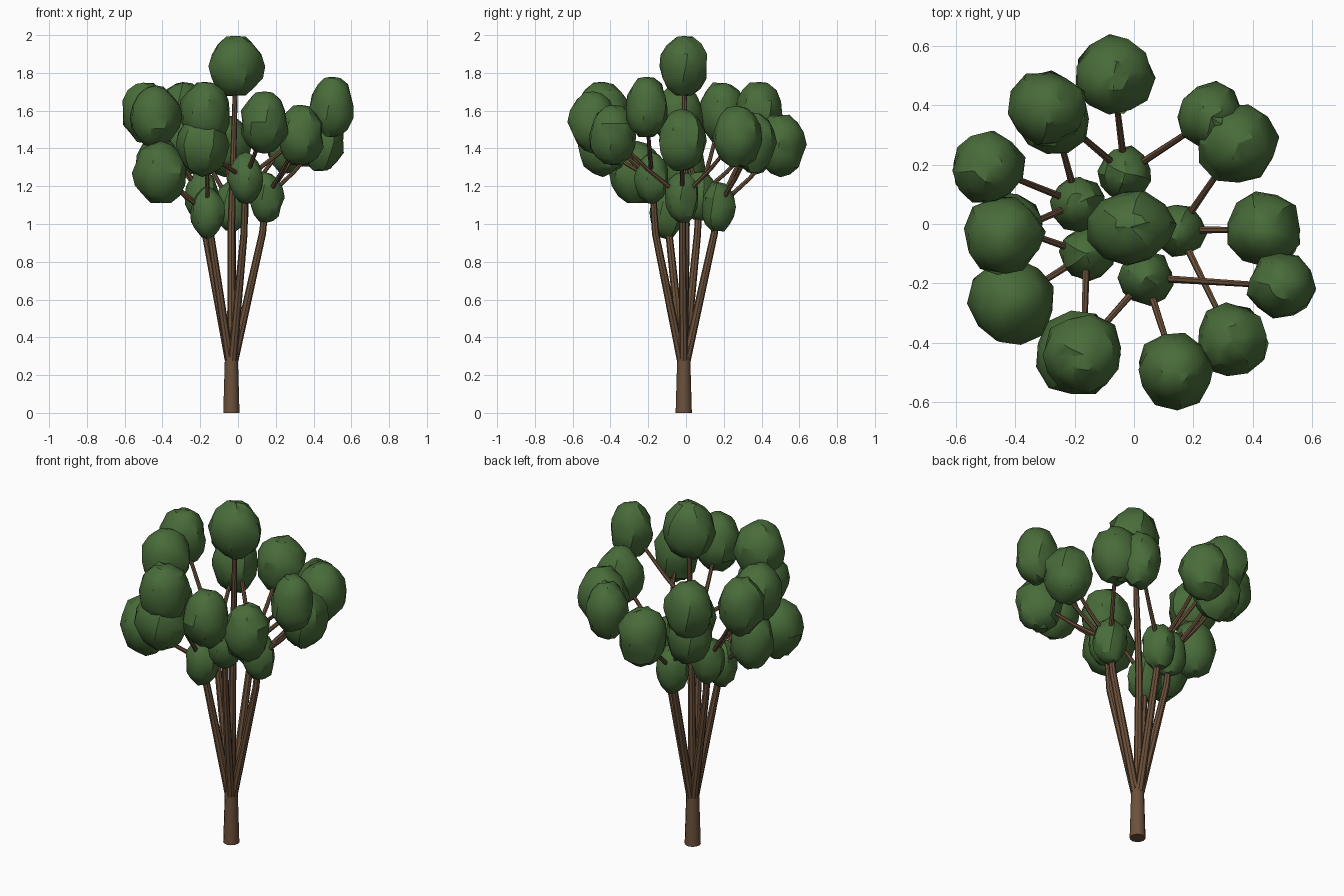
import bpy, bmesh, math, random
from mathutils import Vector

if "Cube" in bpy.data.objects:
    bpy.data.objects.remove(bpy.data.objects["Cube"])

random.seed(4)

def material(name, rgb):
    m = bpy.data.materials.new(name)
    m.diffuse_color = (*rgb, 1)
    m.use_nodes = True
    m.node_tree.nodes["Principled BSDF"].inputs["Base Color"].default_value = m.diffuse_color
    return m

BARK = material("bark", (0.15, 0.082, 0.043))
LEAF = material("leaf", (0.066, 0.15, 0.042))

def finish(bm, name, mat, angle):
    bmesh.ops.recalc_face_normals(bm, faces=bm.faces)
    me = bpy.data.meshes.new(name)
    bm.to_mesh(me)
    bm.free()
    ob = bpy.data.objects.new(name, me)
    me.materials.append(mat)
    bpy.context.collection.objects.link(ob)
    bpy.ops.object.select_all(action='DESELECT')
    ob.select_set(True)
    bpy.context.view_layer.objects.active = ob
    bpy.ops.object.shade_smooth_by_angle(angle=math.radians(angle))
    return ob

def tube(name, points, radii, sides=8):
    """Tapered tube through the points."""
    bm = bmesh.new()
    pts = [Vector(p) for p in points]
    rings = []
    for i, (p, r) in enumerate(zip(pts, radii)):
        t = pts[min(i + 1, len(pts) - 1)] - pts[max(i - 1, 0)]
        q = Vector((0, 0, 1)).rotation_difference(t.normalized())
        rings.append([bm.verts.new(p + q @ Vector((r * math.cos(a), r * math.sin(a), 0)))
                      for a in (k * math.tau / sides for k in range(sides))])
    for lo, hi in zip(rings, rings[1:]):
        for k in range(sides):
            n = (k + 1) % sides
            bm.faces.new((lo[k], lo[n], hi[n], hi[k]))
    bm.faces.new(rings[0])
    bm.faces.new(rings[-1])
    return finish(bm, name, BARK, 40)

def clump(name, c, rx, ry, rz):
    """Leaf clump: tall ball with a ragged, crumpled surface."""
    bm = bmesh.new()
    bmesh.ops.create_uvsphere(bm, u_segments=11, v_segments=8, radius=1)
    turn = random.uniform(0, math.tau)
    for v in bm.verts:
        x, y, z = v.co
        k = random.uniform(0.9, 1.08)
        a = math.atan2(y, x) + turn + 0.25 * z
        r = math.hypot(x, y) * k
        v.co = (c[0] + rx * r * math.cos(a), c[1] + ry * r * math.sin(a),
                c[2] + rz * z * random.uniform(0.93, 1.05))
    return finish(bm, name, LEAF, 35)

# Trunk
BASE = Vector((-0.035, -0.012, 0))
TOP = BASE + Vector((0, 0, 0.31))
tube("trunk", [BASE, TOP], [0.043, 0.034], 12)

# Each stem: tip clump centre, then three outer clumps (x, y, z, radius)
STEMS = [
    ((-0.03, 0.17, 1.09), [(-0.07, 0.50, 1.42, 0.135), (-0.29, 0.39, 1.59, 0.13), (0.26, 0.36, 1.43, 0.115)]),
    ((-0.19, 0.07, 1.15), [(-0.27, 0.36, 1.43, 0.125), (-0.49, 0.19, 1.59, 0.125), (-0.44, -0.04, 1.57, 0.135)]),
    ((-0.16, -0.10, 1.06), [(-0.42, -0.01, 1.30, 0.12), (-0.41, -0.26, 1.27, 0.145), (-0.17, -0.44, 1.59, 0.14)]),
    ((0.04, -0.18, 1.24), [(-0.19, -0.44, 1.42, 0.14), (0.14, -0.49, 1.54, 0.13), (0.50, -0.21, 1.62, 0.115)]),
    ((0.15, -0.02, 1.14), [(0.33, -0.39, 1.47, 0.125), (0.44, -0.02, 1.44, 0.13), (0.35, 0.27, 1.46, 0.135)]),
]
for i, (tip, outer) in enumerate(STEMS, 1):
    tip = Vector(tip)
    start = TOP - Vector((0, 0, 0.03)) + 0.08 * Vector((tip.x - TOP.x, tip.y - TOP.y, 0))
    mid = start.lerp(tip, 0.55)
    mid.z = 0.70
    high = start.lerp(tip, 0.88)
    high.z = 0.95
    tube(f"stem_{i}", [start, mid, high, tip], [0.023, 0.021, 0.019, 0.016])
    clump(f"inner_leaf_clump_{i}", tip, 0.092, 0.092, 0.135)
    for j, (x, y, z, r) in enumerate(outer, 1):
        end = Vector((x, y, z))
        bend = tip.lerp(end, 0.5) - Vector((0, 0, 0.015))
        tube(f"branch_{i}_{j}", [tip, bend, end], [0.013, 0.011, 0.009], 7)
        clump(f"leaf_clump_{i}_{j}", end, r, r, 0.165)

# Central stem and crown
tube("centre_stem", [TOP - Vector((0, 0, 0.03)), (-0.035, 0.0, 1.0), (-0.012, -0.01, 1.8)],
     [0.023, 0.02, 0.012])
clump("crown_leaf_clump", (-0.012, -0.01, 1.835), 0.145, 0.128, 0.165)
